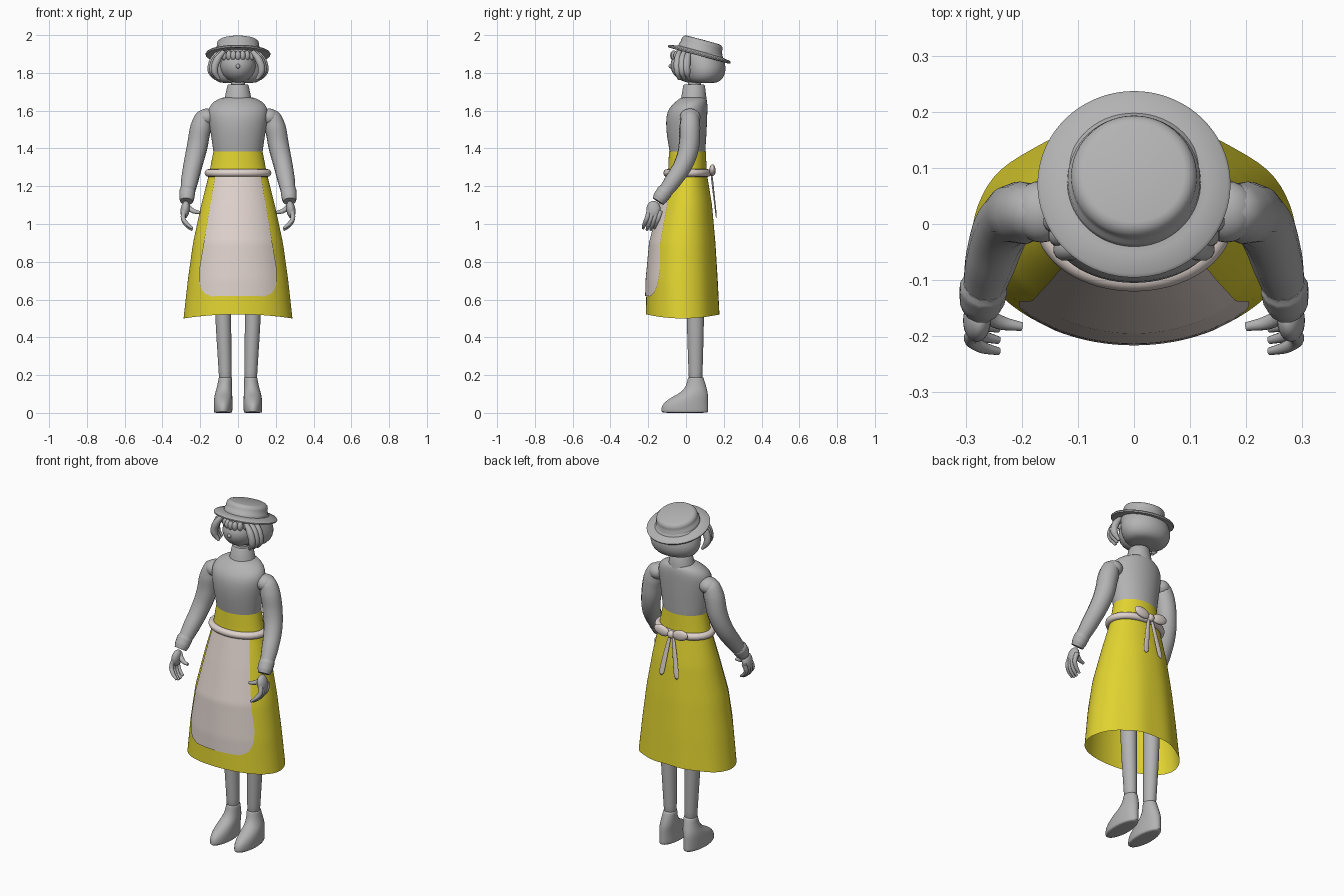
import bpy, bmesh, math
from mathutils import Matrix, Vector

if "Cube" in bpy.data.objects:
    bpy.data.objects.remove(bpy.data.objects["Cube"], do_unlink=True)


def material(name, colour):
    m = bpy.data.materials.new(name)
    m.diffuse_color = (*colour, 1)
    m.use_nodes = True
    m.node_tree.nodes["Principled BSDF"].inputs["Base Color"].default_value = (*colour, 1)
    return m


GREY = material("neutral grey", (0.45, 0.45, 0.45))
YELLOW = material("mustard yellow", (0.76, 0.66, 0.03))
CREAM = material("apron cream", (0.74, 0.65, 0.61))


def finish(ob, mat):
    ob.data.materials.clear()
    ob.data.materials.append(mat)
    bpy.ops.object.select_all(action='DESELECT')
    ob.select_set(True)
    bpy.context.view_layer.objects.active = ob
    bpy.ops.object.shade_smooth_by_angle(angle=math.radians(50))
    return ob


def from_bmesh(name, bm, mat):
    bmesh.ops.recalc_face_normals(bm, faces=bm.faces)
    me = bpy.data.meshes.new(name)
    bm.to_mesh(me)
    bm.free()
    ob = bpy.data.objects.new(name, me)
    bpy.context.collection.objects.link(ob)
    return finish(ob, mat)


def skin_rows(name, rows, mat, closed=True, caps=True):
    """Bridge rows of points with quads."""
    bm = bmesh.new()
    vs = [[bm.verts.new(p) for p in row] for row in rows]
    n = len(rows[0])
    for a, b in zip(vs, vs[1:]):
        for i in range(n if closed else n - 1):
            j = (i + 1) % n
            bm.faces.new((a[i], a[j], b[j], b[i]))
    if caps and closed:
        bm.faces.new(vs[0])
        bm.faces.new(vs[-1])
    return from_bmesh(name, bm, mat)


def loft(name, rings, mat, n=24, subdiv=1):
    """Stack of ellipses: centre x, front y, back y, z, half width."""
    rows = []
    for cx, front, back, z, rx in rings:
        cy, ry = (front + back) / 2, (back - front) / 2
        rows.append([(cx + rx * math.sin(a), cy - ry * math.cos(a), z)
                     for a in (math.tau * i / n for i in range(n))])
    ob = skin_rows(name, rows, mat)
    if subdiv:
        ob.modifiers.new("smooth", 'SUBSURF').levels = subdiv
        ob.modifiers["smooth"].render_levels = subdiv
    return ob


def tube(name, pts, mat, cyclic=False):
    """Round tube through points (x, y, z, radius)."""
    cu = bpy.data.curves.new(name, 'CURVE')
    cu.dimensions = '3D'
    cu.bevel_depth, cu.bevel_resolution, cu.resolution_u = 1, 4, 5
    cu.use_fill_caps = True
    sp = cu.splines.new('BEZIER')
    sp.bezier_points.add(len(pts) - 1)
    for bp, (x, y, z, r) in zip(sp.bezier_points, pts):
        bp.co, bp.radius = (x, y, z), r
        bp.handle_left_type = bp.handle_right_type = 'AUTO'
    sp.use_cyclic_u = cyclic
    ob = bpy.data.objects.new(name, cu)
    bpy.context.collection.objects.link(ob)
    bpy.ops.object.select_all(action='DESELECT')
    ob.select_set(True)
    bpy.context.view_layer.objects.active = ob
    bpy.ops.object.convert(target='MESH')
    return finish(bpy.context.view_layer.objects.active, mat)


def ball(name, centre, radii, mat, tilt=0.0):
    bm = bmesh.new()
    bmesh.ops.create_uvsphere(bm, u_segments=24, v_segments=16, radius=1)
    bmesh.ops.transform(bm, verts=bm.verts, matrix=Matrix.Translation(centre)
                        @ Matrix.Rotation(tilt, 4, 'Y') @ Matrix.Diagonal((*radii, 1)))
    return from_bmesh(name, bm, mat)


# Skirt section by height: z, half width, front y, back y
SKIRT = [(1.385, .13, -.09, .105), (1.27, .152, -.095, .11), (1.1, .195, -.14, .138),
         (.9, .238, -.19, .157), (.7, .266, -.208, .17), (.5, .288, -.213, .18)]


def skirt_at(z):
    for a, b in zip(SKIRT, SKIRT[1:]):
        if z >= b[0] - 1e-6:
            t = (a[0] - z) / (a[0] - b[0])
            return [p + (q - p) * t for p, q in zip(a[1:], b[1:])]


def skirt_point(a, z, out=0.0):
    rx, front, back = skirt_at(z)
    cy, ry = (front + back) / 2, (back - front) / 2
    low = max(0, (1.2 - z) / .7)
    fold = .003 * low * math.cos(9 * a) * max(0, -math.cos(a))
    hem = .022 * low ** 5 * math.cos(a) ** 2
    return ((rx + out + fold) * math.sin(a), cy - (ry + out + fold) * math.cos(a), z + hem)


angles = [math.tau * i / 72 for i in range(72)]
skin_rows("skirt", [[skirt_point(a, 1.385 - .885 * k / 28) for a in angles]
                    for k in range(29)], YELLOW, caps=False)

# Apron panel hugging the skirt, with rounded lower corners
rows = []
for k in range(41):
    z = 1.26 - .65 * k / 40
    half = min(.205, .12 + .17 * (1.26 - z))
    t = min(1, max(0, (.71 - z) / .1))
    half -= .065 * (1 - math.sqrt(1 - t * t))
    rx = skirt_at(z)[0] + .006
    rows.append([skirt_point(math.asin(half * u / 10 / rx), z, .006) for u in range(-10, 11)])
skin_rows("apron", rows, CREAM, closed=False)
tube("apron_belt", [(*skirt_point(a, 1.27, .005), .02) for a in angles[::3]], CREAM, True)

# Bow at the back
ball("bow_knot", (0, .138, 1.275), (.022, .018, .022), CREAM)
for s, side in ((1, "left"), (-1, "right")):
    ball("bow_loop_" + side, (s * .06, .14, 1.285), (.05, .016, .03), CREAM, s * -.2)
    loft("bow_tail_" + side, [(s * .008, .128, .14, 1.275, .010), (s * .025, .138, .148, 1.19, .014),
                              (s * .04, .15, .158, 1.1, .017), (s * .052, .158, .165, 1.025, .019)],
         CREAM, 12)

# Torso and neck
loft("torso", [(0, -.08, .1, 1.3, .122), (0, -.085, .102, 1.38, .13), (0, -.102, .108, 1.46, .142),
               (0, -.108, .112, 1.54, .155), (0, -.1, .114, 1.6, .162), (0, -.07, .114, 1.635, .145),
               (0, -.04, .11, 1.66, .11), (0, -.02, .1, 1.675, .07)], GREY, 32)
loft("collar", [(0, -.035, .112, 1.64, .078), (0, -.025, .108, 1.67, .07),
                (0, -.015, .1, 1.732, .056), (0, -.01, .095, 1.738, .052)], GREY, 32, 0)
loft("neck", [(0, .01, .08, 1.72, .036), (0, .01, .08, 1.8, .036)], GREY, 24, 0)

# Arms, hands, legs and boots
for s, side in ((1, "left"), (-1, "right")):
    tube("arm_" + side, [(s * x, y, z, r) for x, y, z, r in (
        (.15, .025, 1.585, .03), (.178, .022, 1.56, .05), (.197, .02, 1.51, .056),
        (.216, .015, 1.41, .055), (.237, -.012, 1.32, .051), (.256, -.068, 1.23, .046),
        (.268, -.115, 1.165, .038))], GREY)
    ball("shoulder_" + side, (s * .165, .022, 1.565), (.052, .055, .046), GREY)
    tube("cuff_" + side, [(s * x, y, z, r) for x, y, z, r in (
        (.266, -.106, 1.182, .038), (.268, -.114, 1.17, .043),
        (.271, -.135, 1.14, .041), (.273, -.148, 1.12, .034))], GREY)
    ball("palm_" + side, (s * .28, -.172, 1.075), (.024, .038, .048), GREY, s * -.15)
    for i in range(4):
        y, drop = -.207 + .02 * i, .008 * abs(i - 1.5)
        tube("finger_%d_%s" % (i + 1, side), [
            (s * .285, y + .012, 1.07, .013), (s * .29, y, 1.03, .0125),
            (s * .272, y - .012, .99 + drop, .011), (s * .242, y - .02, .965 + drop, .007)], GREY)
    tube("thumb_" + side, [(s * .275, -.155, 1.1, .015), (s * .24, -.175, 1.07, .013),
                           (s * .2, -.183, 1.06, .008)], GREY)
    loft("leg_" + side, [(s * .083, -.005, .1, .95, .05), (s * .08, .003, .096, .55, .043),
                         (s * .075, .006, .094, .4, .04), (s * .067, .014, .087, .2, .034),
                         (s * .067, .014, .087, .15, .034)], GREY)
    loft("boot_" + side, [(s * .079, -.125, .115, 0, .047), (s * .079, -.132, .119, .003, .049),
                          (s * .079, -.132, .119, .03, .05), (s * .079, -.118, .118, .055, .05),
                          (s * .078, -.075, .118, .085, .048), (s * .075, -.022, .115, .11, .045),
                          (s * .07, .002, .106, .145, .039), (s * .067, .01, .093, .185, .036),
                          (s * .067, .01, .093, .19, .036)], GREY)

# Head with bobbed hair
ball("head", (0, .03, 1.84), (.095, .112, .092), GREY)
ball("nose", (0, -.08, 1.835), (.011, .012, .012), GREY)
loft("hair", [(0, .04, .15, 1.745, .085), (0, .005, .185, 1.755, .118), (0, -.01, .207, 1.79, .143),
              (0, -.018, .212, 1.83, .147), (0, -.03, .202, 1.875, .135),
              (0, -.045, .18, 1.92, .118), (0, -.02, .15, 1.945, .08)], GREY, 32)
for s, side in ((1, "left"), (-1, "right")):
    for i in range(3):
        y = -.045 + .025 * i
        tube("lock_%d_%s" % (i + 1, side), [
            (s * (.075 + .012 * i), y + .01, 1.915, .012), (s * (.112 + .01 * i), y, 1.865, .02),
            (s * (.124 + .009 * i), y, 1.81, .019), (s * (.1 + .008 * i), y + .01, 1.765, .008)], GREY)
for i in range(-3, 4):
    ball("fringe_%d" % (i + 4), (.024 * i, -.066 + .0045 * i * i, 1.892),
         (.016, .018, .026), GREY)

# Tilted boater hat, turned from a profile
profile = [(.002, 0), (.1, 0), (.16, -.006), (.17, -.004), (.172, .003), (.167, .009), (.13, .015),
           (.119, .018), (.118, .034), (.113, .038), (.112, .058), (.109, .068), (.1, .077),
           (.09, .08), (.002, .081)]
hat = skin_rows("straw_hat", [[(r * math.sin(a), r * math.cos(a), z) for a in angles]
                              for r, z in profile], GREY)
hat.location = Vector((0, .07, 1.897))
hat.rotation_euler.x = math.radians(-15)
